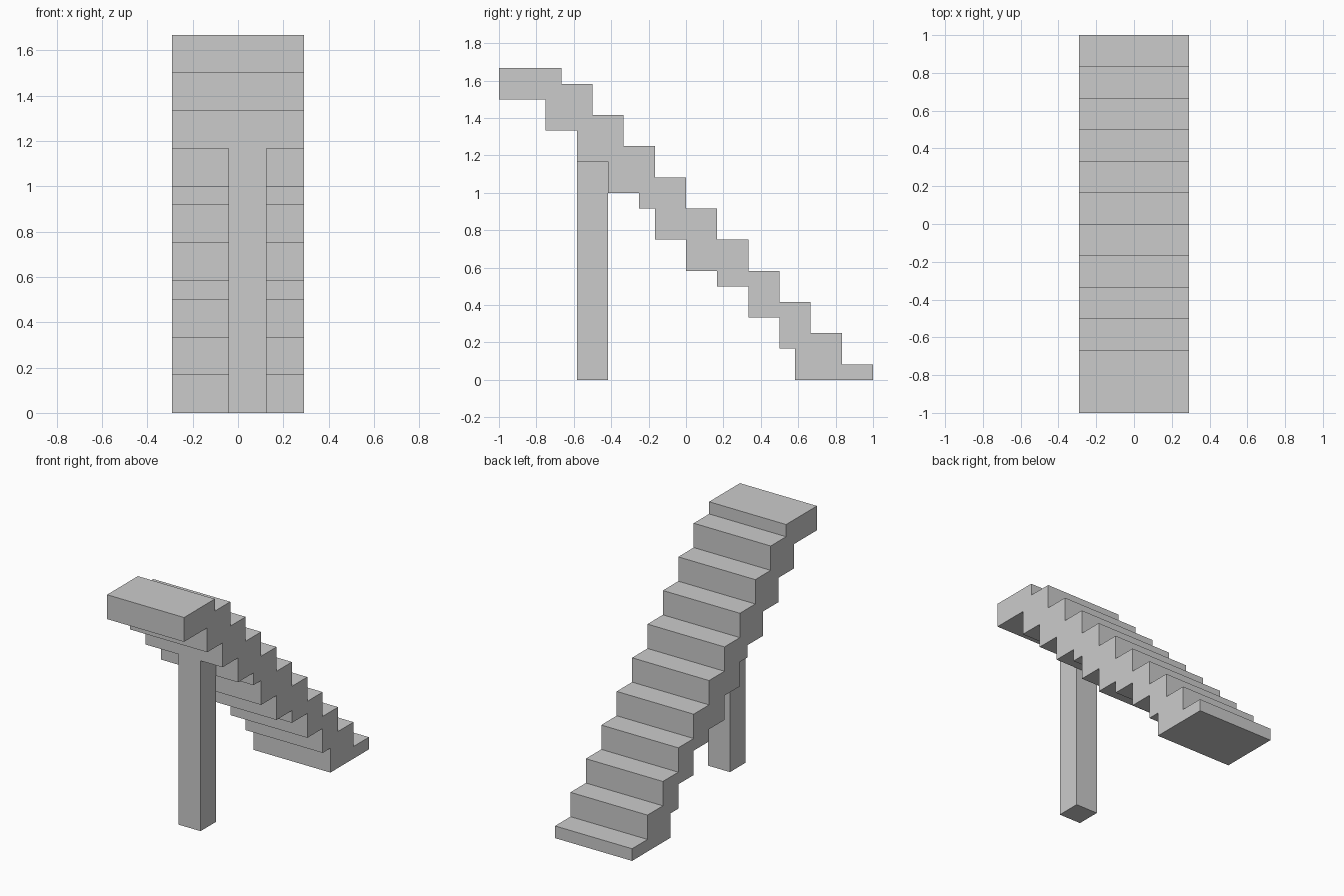
import bpy, bmesh

if "Cube" in bpy.data.objects:
    bpy.data.objects.remove(bpy.data.objects["Cube"])

U = 1 / 12  # modular grid unit
HALF_W = 3.5 * U


def extrude_profile(name, pts, x0, x1):
    """Extrude a closed (y, z) profile, in grid units, from x0 to x1."""
    bm = bmesh.new()
    face = bm.faces.new([bm.verts.new((x0, y * U, z * U)) for y, z in pts])
    ext = bmesh.ops.extrude_face_region(bm, geom=[face])
    moved = [g for g in ext["geom"] if isinstance(g, bmesh.types.BMVert)]
    bmesh.ops.translate(bm, verts=moved, vec=(x1 - x0, 0, 0))
    bmesh.ops.recalc_face_normals(bm, faces=bm.faces)
    mesh = bpy.data.meshes.new(name)
    bm.to_mesh(mesh)
    bm.free()
    obj = bpy.data.objects.new(name, mesh)
    bpy.context.collection.objects.link(obj)
    return obj


# Stair flight: landing and ten even treads above, stepped soffit below
profile = [(-12, 20), (-8, 20)]
for i in range(10):
    profile += [(-8 + 2 * i, 19 - 2 * i), (-6 + 2 * i, 19 - 2 * i)]

# Soffit from the foot up: (start y, end y, z)
soffit = [(12, 7, 0), (7, 6, 2), (6, 4, 4), (4, 2, 6), (2, 0, 7), (0, -2, 9),
          (-2, -3, 11), (-3, -5, 12), (-5, -7, 14), (-7, -9, 16), (-9, -12, 18)]
for y0, y1, z in soffit:
    profile += [(y0, z), (y1, z)]
extrude_profile("stair_flight", profile, -HALF_W, HALF_W)

# Single support post, slightly off centre under the upper flight
extrude_profile("support_post", [(-7, 0), (-5, 0), (-5, 14), (-7, 14)],
                -0.5 * U, 1.5 * U)
